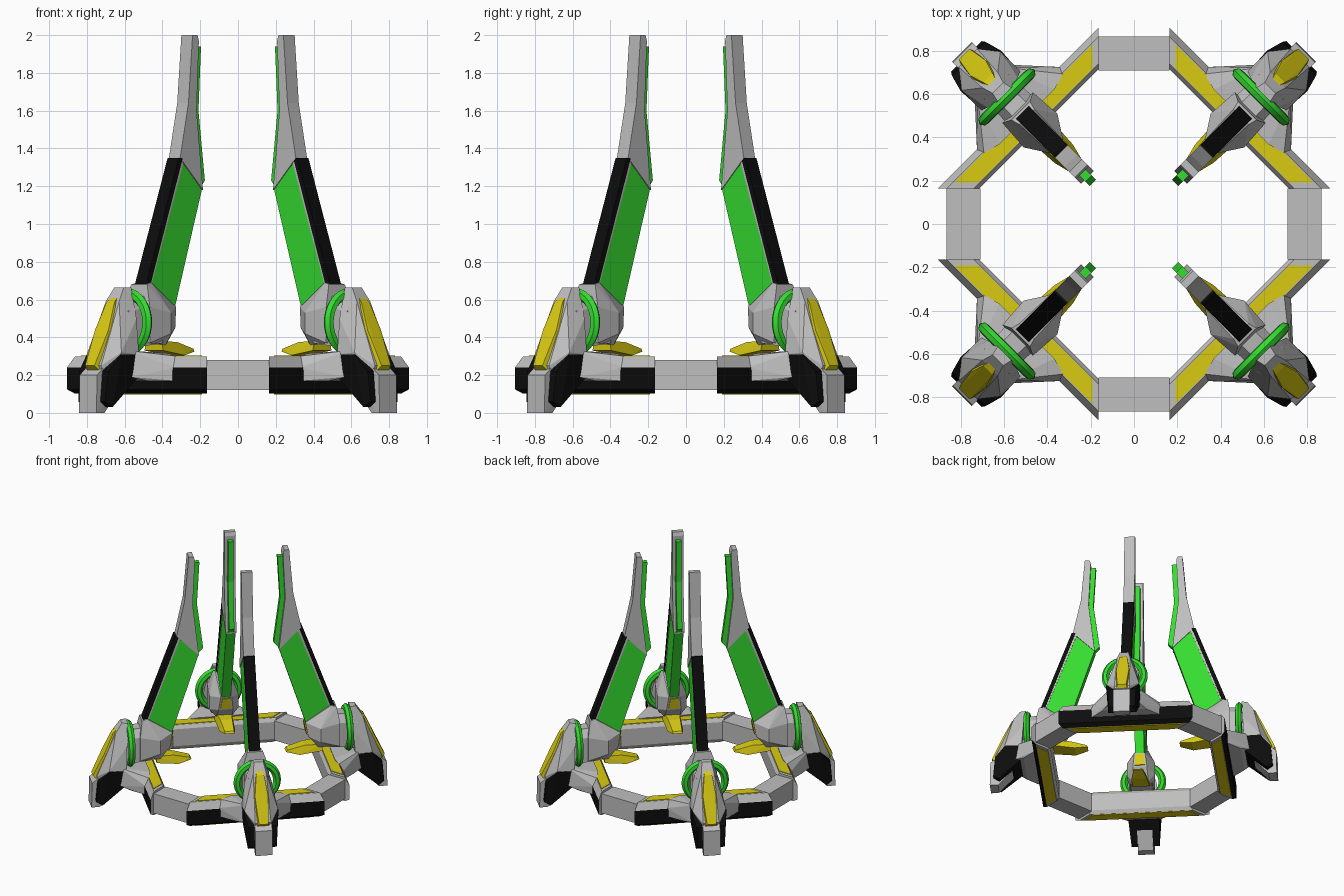
import bpy, bmesh, math
from mathutils import Matrix, Vector

cube = bpy.data.objects.get("Cube")
if cube:
    bpy.data.objects.remove(cube, do_unlink=True)


def material(name, colour):
    m = bpy.data.materials.new(name)
    m.use_nodes = True
    m.diffuse_color = (*colour, 1)
    m.node_tree.nodes["Principled BSDF"].inputs["Base Color"].default_value = (*colour, 1)
    return m


GREY = material("light grey", (0.52, 0.52, 0.52))
BLACK = material("black", (0.004, 0.004, 0.004))
GREEN = material("bright green", (0.036, 0.72, 0.03))
YELLOW = material("yellow", (0.7, 0.6, 0.006))

# The four corners share each mesh; local x points outward along the diagonal
CORNERS = {"front_left": -45, "back_left": 45, "back_right": 135, "front_right": 225}
SIDES = {"left": 0, "back": 90, "right": 180, "front": 270}


def place(name, bm, mats, spots=CORNERS, rule=None, smooth=False):
    """Finish a mesh, colour its faces by rule and repeat it around the z axis."""
    bmesh.ops.recalc_face_normals(bm, faces=bm.faces)
    bm.normal_update()
    for f in bm.faces:
        f.material_index = rule(f) if rule else 0
    mesh = bpy.data.meshes.new(name)
    bm.to_mesh(mesh)
    bm.free()
    for m in mats:
        mesh.materials.append(m)
    for spot, angle in spots.items():
        ob = bpy.data.objects.new(f"{name}_{spot}", mesh)
        ob.rotation_euler.z = math.radians(angle)
        bpy.context.collection.objects.link(ob)
    if smooth:
        bpy.ops.object.select_all(action='DESELECT')
        ob.select_set(True)
        bpy.context.view_layer.objects.active = ob
        bpy.ops.object.shade_smooth_by_angle(angle=math.radians(35))


def hull(name, pts, mat):
    """Faceted convex block, mirrored across the arm's centre plane."""
    bm = bmesh.new()
    for r, t, z in pts:
        bm.verts.new((r, t, z))
        bm.verts.new((r, -t, z))
    res = bmesh.ops.convex_hull(bm, input=bm.verts)
    loose = [v for v in bm.verts if not v.link_faces]
    bmesh.ops.delete(bm, geom=loose, context='VERTS')
    bmesh.ops.dissolve_limit(bm, angle_limit=0.02, verts=bm.verts, edges=bm.edges)
    place(name, bm, [mat])


def loft(profile, width):
    """Side profile (r, z) spread to both sides by a width, fixed or from r."""
    bm = bmesh.new()
    w = width if callable(width) else (lambda r: width)
    a = [bm.verts.new((r, w(r), z)) for r, z in profile]
    b = [bm.verts.new((r, -w(r), z)) for r, z in profile]
    bm.faces.new(a)
    bm.faces.new(b[::-1])
    n = len(a)
    for i in range(n):
        j = (i + 1) % n
        bm.faces.new((a[i], b[i], b[j], a[j]))
    return bm


# Base ring: plain straight beams on the four sides
beam = loft([(0.71, 0.12), (0.865, 0.12), (0.865, 0.28), (0.71, 0.28)], 0.165)
place("ring_beam", beam, [GREY], SIDES)

# Base ring: thicker diagonal beams, black on the outer and lower-outer faces
miter = lambda r: r - 0.233
section = [(0.622, 0.13), (0.622, 0.27), (0.64, 0.298), (0.727, 0.298),
           (0.757, 0.24), (0.757, 0.125), (0.727, 0.102), (0.64, 0.102)]
outer = lambda f: int(f.normal.x > 0.5 and abs(f.normal.y) < 0.1 and f.normal.z < 0.3)
place("ring_corner", loft(section, miter), [GREY, BLACK], rule=outer)

# Yellow strips above and below the diagonal beams
for name, z in (("upper_strip", 0.297), ("lower_strip", 0.097)):
    strip = [(0.643, z), (0.722, z), (0.722, z + 0.006), (0.643, z + 0.006)]
    place(name, loft(strip, lambda r: r - 0.27), [YELLOW])

# Mount joining the arm to the ring
hull("arm_mount", [(0.74, 0.28, 0.17), (0.745, 0.28, 0.24), (0.72, 0.26, 0.3),
                   (0.7, 0.18, 0.315), (0.85, 0.17, 0.17), (0.85, 0.16, 0.25),
                   (0.83, 0.14, 0.32), (0.92, 0.12, 0.19), (0.92, 0.1, 0.33)], GREY)

# Foot: grey leg inside a black shell
hull("foot", [(1.06, 0.065, 0.25), (1.12, 0.065, 0.2), (1.125, 0.065, 0),
              (1.06, 0.06, 0), (0.92, 0.06, 0.15), (0.92, 0.06, 0.3)], GREY)
hull("foot_shell", [(0.87, 0.125, 0.31), (1.0, 0.132, 0.31), (1.08, 0.11, 0.22),
                    (1.095, 0.1, 0.06), (1.05, 0.11, 0.03), (0.88, 0.122, 0.18)], BLACK)

# Sloping outer armour with its raised yellow plate
hull("armour", [(0.845, 0.045, 0.665), (0.89, 0.035, 0.665), (0.94, 0.05, 0.59),
                (0.86, 0.1, 0.5), (0.87, 0.128, 0.31), (1.0, 0.127, 0.32),
                (1.085, 0.06, 0.25), (0.9, 0.1, 0.22), (1.07, 0.06, 0.2)], GREY)
hull("armour_plate", [(0.92, 0.02, 0.615), (0.955, 0.03, 0.585), (0.96, 0.058, 0.44),
                      (1.02, 0.05, 0.44), (1.11, 0.035, 0.25), (1.08, 0.045, 0.22)], YELLOW)

# Hub through the green hoop
hull("hub", [(0.65, 0.09, 0.37), (0.65, 0.09, 0.57), (0.65, 0.05, 0.63),
             (0.9, 0.08, 0.34), (0.9, 0.08, 0.54), (0.9, 0.04, 0.6)], GREY)
bm = bmesh.new()
ring_section = [(0.18, 0), (0.165, 0.022), (0.14, 0.026), (0.12, 0),
                (0.14, -0.026), (0.165, -0.022)]
steps = 40
loops = []
for k in range(steps):
    a = 2 * math.pi * k / steps
    loops.append([bm.verts.new((0.83 + x, d * math.cos(a), 0.48 + d * math.sin(a)))
                  for d, x in ring_section])
for k in range(steps):
    p, q = loops[k], loops[(k + 1) % steps]
    for i in range(len(p)):
        j = (i + 1) % len(p)
        bm.faces.new((p[i], p[j], q[j], q[i]))
place("hoop", bm, [GREEN], smooth=True)

# Inner body carrying the fin, with yellow face plate and pointed tongue
hull("fin_base", [(0.505, 0.042, 0.56), (0.7, 0.05, 0.69), (0.74, 0.06, 0.68),
                  (0.525, 0.055, 0.45), (0.61, 0.11, 0.53), (0.61, 0.11, 0.42),
                  (0.76, 0.1, 0.56), (0.76, 0.1, 0.37), (0.6, 0.06, 0.36)], GREY)
hull("base_plate", [(0.498, 0.03, 0.55), (0.515, 0.042, 0.46),
                    (0.506, 0.03, 0.55), (0.523, 0.042, 0.46)], YELLOW)
hull("tongue", [(0.36, 0.035, 0.325), (0.37, 0.035, 0.34), (0.46, 0.06, 0.305),
                (0.5, 0.045, 0.375), (0.63, 0.07, 0.33), (0.63, 0.06, 0.38)], YELLOW)

# Tall fin: green panel, black spine, grey blade and green inner edge
FIN = (
    ("fin_panel", GREEN, 0.036, [(0.715, 0.68), (0.47, 1.34), (0.304, 1.19), (0.508, 0.56)]),
    ("fin_spine", BLACK, 0.042, [(0.7, 0.67), (0.73, 0.68), (0.485, 1.35), (0.455, 1.35)]),
    ("fin_trim", GREY, 0.039, [(0.69, 0.67), (0.705, 0.67), (0.46, 1.34), (0.445, 1.33)]),
    ("blade", GREY, 0.042, [(0.475, 1.35), (0.413, 1.64), (0.382, 2), (0.345, 2),
                            (0.335, 1.97), (0.352, 1.6), (0.304, 1.18)]),
    ("blade_edge", GREEN, 0.02, [(0.345, 1.94), (0.297, 1.94), (0.316, 1.6),
                                 (0.268, 1.23), (0.305, 1.19), (0.36, 1.6)]),
)
for name, mat, half, profile in FIN:
    place(name, loft(profile, half), [mat])
